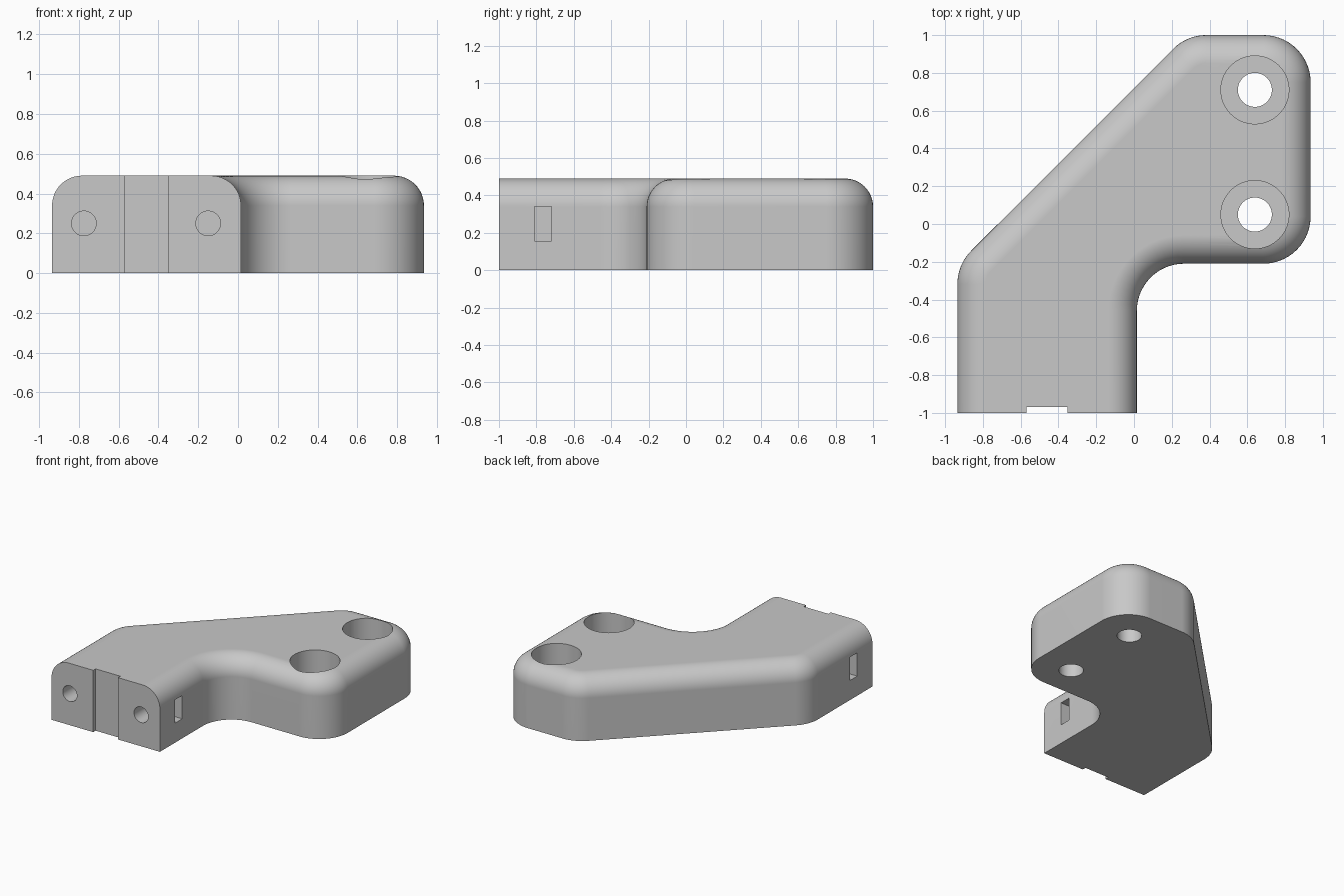
import bpy, bmesh, math
from mathutils import Vector, Matrix

cube = bpy.data.objects.get("Cube")
if cube:
    bpy.data.objects.remove(cube, do_unlink=True)

HEIGHT, EDGE, FILLET = 0.49, 0.15, 0.25
LEFT, INNER, RIGHT = -0.935, 0.015, 0.935

grey = bpy.data.materials.new("plain grey")
grey.use_nodes = True
grey.diffuse_color = (0.58, 0.58, 0.58, 1)
grey.node_tree.nodes["Principled BSDF"].inputs["Base Color"].default_value = (0.58, 0.58, 0.58, 1)


def make_object(name, bm):
    bmesh.ops.recalc_face_normals(bm, faces=bm.faces)
    mesh = bpy.data.meshes.new(name)
    bm.to_mesh(mesh)
    bm.free()
    mesh.materials.append(grey)
    obj = bpy.data.objects.new(name, mesh)
    bpy.context.collection.objects.link(obj)
    return obj


def corner_arc(before, corner, after, radius, steps):
    """Filleted corner as (point, outward normal) pairs, walking counter-clockwise."""
    a, b = (corner - before).normalized(), (after - corner).normalized()
    turn = math.atan2(a.x * b.y - a.y * b.x, a.dot(b))
    sign = math.copysign(1, turn)
    start = corner - a * radius * math.tan(abs(turn) / 2)
    normal = Vector((a.y, -a.x))
    centre = start - normal * radius * sign
    pairs = []
    for i in range(steps + 1):
        n = Matrix.Rotation(turn * i / steps, 2) @ normal
        pairs.append((centre + n * radius * sign, n))
    return pairs


# Plan outline: square-cut front end, filleted everywhere else
corners = [Vector(p) for p in (
    (INNER, -1), (INNER, -0.21), (RIGHT, -0.21), (RIGHT, 1),
    (0.28, 1), (LEFT, -0.215), (LEFT, -1))]
outline = [(corners[0], Vector((1, 0)))]
for before, corner, after in zip(corners, corners[1:], corners[2:]):
    outline += corner_arc(before, corner, after, FILLET, 14)
outline.append((corners[-1], Vector((-1, 0))))

# Body: stacked outlines that curl inwards at the top edge
levels = [(0, 0)]
for i in range(13):
    t = math.pi / 2 * i / 12
    levels.append((HEIGHT - EDGE + EDGE * math.sin(t), EDGE * (1 - math.cos(t))))
bm = bmesh.new()
rings = []
for z, inset in levels:
    rings.append([bm.verts.new((*(p - n * inset), z)) for p, n in outline])
count = len(outline)
for low, high in zip(rings, rings[1:]):
    for i in range(count - 1):
        bm.faces.new((low[i], low[i + 1], high[i + 1], high[i]))
bm.faces.new(rings[0][::-1])
bm.faces.new(rings[-1])
bm.faces.new([r[-1] for r in rings] + [r[0] for r in reversed(rings)])
body = make_object("bracket_body", bm)


def cut(cutter):
    """Subtract a cutter from the body and discard it."""
    mod = body.modifiers.new("cut", 'BOOLEAN')
    mod.operation, mod.solver, mod.object = 'DIFFERENCE', 'EXACT', cutter
    bpy.context.view_layer.objects.active = body
    bpy.ops.object.modifier_apply(modifier=mod.name)
    bpy.data.objects.remove(cutter, do_unlink=True)


def cut_cylinder(centre, radius, depth, along_y=False):
    bm = bmesh.new()
    turn = Matrix.Rotation(math.pi / 2 if along_y else 0, 4, 'X')
    bmesh.ops.create_cone(bm, cap_ends=True, segments=64, radius1=radius, radius2=radius,
                          depth=depth, matrix=Matrix.Translation(centre) @ turn)
    cut(make_object("hole_cutter", bm))


def cut_box(low, high):
    low, high = Vector(low), Vector(high)
    bm = bmesh.new()
    bmesh.ops.create_cube(bm, size=1, matrix=Matrix.Translation((low + high) / 2)
                          @ Matrix.Diagonal((*(high - low), 1)))
    cut(make_object("slot_cutter", bm))


# Two counterbored vertical holes
for y in (0.05, 0.71):
    cut_cylinder((0.64, y, 0.25), 0.09, 1)
    cut_cylinder((0.64, y, 0.67), 0.18, 1)

# Front screw holes with nut slots from each side
for x in (-0.775, -0.15):
    cut_cylinder((x, -0.85, 0.25), 0.062, 0.5, along_y=True)
cut_box((LEFT - 0.1, -0.81, 0.155), (-0.68, -0.72, 0.34))
cut_box((-0.245, -0.81, 0.155), (INNER + 0.1, -0.72, 0.34))

# Shallow vertical groove in the front face
cut_box((-0.57, -1.1, -0.1), (-0.352, -0.97, 0.7))

# Smooth curved surfaces, crisp cut edges
bpy.ops.object.select_all(action='DESELECT')
body.select_set(True)
bpy.context.view_layer.objects.active = body
bpy.ops.object.shade_smooth_by_angle(angle=math.radians(30))
weighted = body.modifiers.new("flat_face_normals", 'WEIGHTED_NORMAL')
weighted.keep_sharp = True
